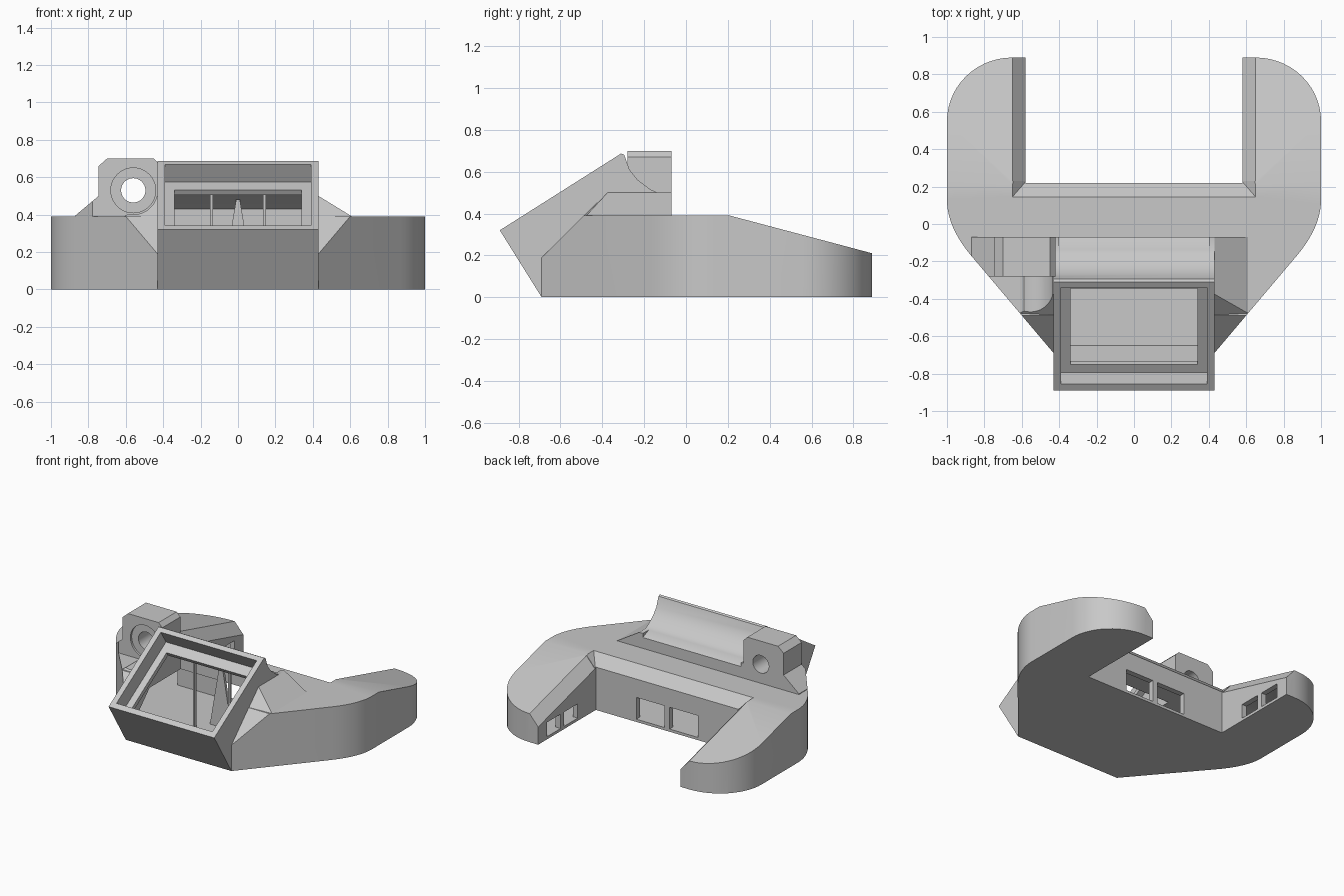
import bpy, bmesh, math
from mathutils import Vector

cube = bpy.data.objects.get("Cube")
if cube:
    bpy.data.objects.remove(cube, do_unlink=True)

grey = bpy.data.materials.new("plain_grey")
grey.use_nodes = True
grey.diffuse_color = (0.58, 0.58, 0.58, 1)
grey.node_tree.nodes["Principled BSDF"].inputs["Base Color"].default_value = grey.diffuse_color


def finish(name, bm):
    bmesh.ops.recalc_face_normals(bm, faces=bm.faces)
    mesh = bpy.data.meshes.new(name)
    bm.to_mesh(mesh)
    bm.free()
    mesh.materials.append(grey)
    obj = bpy.data.objects.new(name, mesh)
    bpy.context.collection.objects.link(obj)
    return obj


def prism(name, pts, axis, a, b):
    """Extrude a 2D profile along an axis from a to b."""
    place = {"X": lambda u, v: (a, u, v),
             "Y": lambda u, v: (u, a, v),
             "Z": lambda u, v: (u, v, a)}[axis]
    bm = bmesh.new()
    face = bm.faces.new([bm.verts.new(place(u, v)) for u, v in pts])
    ext = bmesh.ops.extrude_face_region(bm, geom=[face])
    shift = Vector([b - a if axis == k else 0 for k in "XYZ"])
    bmesh.ops.translate(bm, vec=shift, verts=[e for e in ext["geom"] if isinstance(e, bmesh.types.BMVert)])
    return finish(name, bm)


def hull(name, pts):
    bm = bmesh.new()
    bmesh.ops.convex_hull(bm, input=[bm.verts.new(p) for p in pts])
    bmesh.ops.dissolve_limit(bm, angle_limit=0.01, verts=bm.verts, edges=bm.edges)
    return finish(name, bm)


def box(name, xs, ys, zs):
    return hull(name, [(x, y, z) for x in xs for y in ys for z in zs])


def combine(obj, other, op):
    """Apply a boolean and remove the helper."""
    mod = obj.modifiers.new(op, "BOOLEAN")
    mod.operation, mod.object, mod.solver = op, other, "EXACT"
    bpy.context.view_layer.objects.active = obj
    bpy.ops.object.modifier_apply(modifier=mod.name)
    bpy.data.objects.remove(other, do_unlink=True)


def circle(cx, cz, r, n=40):
    return [(cx + r * math.cos(i * math.tau / n), cz + r * math.sin(i * math.tau / n)) for i in range(n)]


def outline(d=0.0):
    """U-shaped plan, inset by d."""
    half = [(0.43 - d / 2, -0.69 + d)]
    for i in range(11):
        t = i / 10
        half.append((0.87 * (1 - t) ** 2 + 2 * t * (1 - t) + t * t - d,
                     -0.17 * (1 - t) ** 2 - 0.032 * t * (1 - t) + 0.13 * t * t + d / 2))
    for i in range(15):
        a = i / 14 * math.pi / 2
        half.append((0.65 + (0.35 - d) * math.cos(a), 0.55 + (0.34 - d) * math.sin(a)))
    half += [(0.58 + d, 0.89 - d), (0.58 + d, 0.22 - d)]
    return half + [(-x, y) for x, y in reversed(half)]


# U-shaped body with sloped arms
body = prism("body", outline(), "Z", 0, 0.6)
combine(body, prism("side", [(-0.75, 0), (-0.75, 0.13), (-0.49, 0.39), (0.21, 0.39),
                             (0.95, 0.194), (0.95, 0)], "X", -1.1, 1.1), "INTERSECT")

# Chamfer round the inner edge of the U
combine(body, hull("chamfer", [(s * x, y, z) for s in (-1, 1) for x, y0, z in
                               ((0.65, 0.145, 0.39), (0.58, 0.225, 0.31), (0.7, 0.088, 0.455))
                               for y in (y0, 0.23)]), "DIFFERENCE")
for s in (-1, 1):
    combine(body, hull("arm_chamfer", [(s * x, y, z + dz) for y, z in ((0.23, 0.385), (0.95, 0.194))
                                       for x, dz in ((0.65, 0), (0.57, -0.091), (0.57, 0.1), (0.65, 0.1))]),
            "DIFFERENCE")

# Tilted display housing with concave back
head = prism("head", [(-0.69, 0), (-0.89, 0.32), (-0.31, 0.687), (-0.295, 0.68), (-0.27, 0.61),
                      (-0.23, 0.56), (-0.17, 0.515), (-0.07, 0.47), (-0.07, 0)], "X", -0.43, 0.43)
combine(body, head, "UNION")

# Side gussets, the right one hollowed in front of the lug
for s in (-1, 1):
    gusset = hull("gusset", [(s * x, y, z) for x, y, z in (
        (0.4, -0.375, 0.5), (0.43, -0.375, 0.5), (0.61, -0.477, 0.39), (0.61, -0.07, 0.39),
        (0.43, -0.07, 0.5), (0.4, -0.07, 0.5), (0.4, -0.58, 0.3), (0.4, -0.07, 0.3),
        (0.6, -0.07, 0.3), (0.6, -0.46, 0.3))])
    if s < 0:
        combine(gusset, prism("scoop", circle(-0.56, 0.53, 0.13), "Y", -0.8, -0.28), "DIFFERENCE")
    combine(body, gusset, "UNION")

# Lug with a bored hole
lug = prism("lug", [(-0.87, 0.35), (-0.87, 0.395), (-0.745, 0.5), (-0.745, 0.66), (-0.7, 0.7),
                    (-0.45, 0.7), (-0.42, 0.67), (-0.42, 0.35)], "Y", -0.28, -0.07)
combine(lug, prism("plan", outline(), "Z", 0.1, 1), "INTERSECT")
combine(body, lug, "UNION")
combine(body, prism("counterbore", circle(-0.56, 0.53, 0.12), "Y", -0.3, -0.265), "DIFFERENCE")
combine(body, prism("bore", circle(-0.56, 0.53, 0.065), "Y", -0.4, 0), "DIFFERENCE")

# Hollow interior
cavity = prism("cavity", outline(0.04), "Z", 0.02, 0.6)
combine(cavity, prism("cavity_side", [(-0.64, 0), (-0.64, 0.14), (-0.47, 0.31), (0.2, 0.31),
                                      (0.86, 0.13), (0.86, 0)], "X", -1, 1), "INTERSECT")
combine(body, cavity, "DIFFERENCE")
combine(body, prism("head_cavity", [(-0.65, 0.02), (-0.76, 0.2), (-0.755, 0.235), (-0.29, 0.53),
                                    (-0.2, 0.49), (-0.11, 0.43), (-0.11, 0.02)], "X", -0.39, 0.39),
        "DIFFERENCE")


# Stepped recess and opening in the tilted face
def tilted_cut(low, high, up, down, half):
    n = Vector((-0.535, 0.845))
    p, q = Vector(low), Vector(high)
    return prism("cut", [p + n * up, q + n * up, q - n * down, p - n * down], "X", -half, half)


combine(body, tilted_cut((-0.855, 0.342), (-0.34, 0.668), 0.06, 0.112, 0.39), "DIFFERENCE")
combine(body, tilted_cut((-0.75, 0.275), (-0.343, 0.53), 0.02, 0.06, 0.34), "DIFFERENCE")

# Windows in the inner walls
for s in (-1, 1):
    combine(body, box("window", (s * 0.02, s * 0.25), (0.14, 0.3), (0.02, 0.18)), "DIFFERENCE")
    for ys in ((0.43, 0.59), (0.63, 0.79)):
        combine(body, box("arm_window", (s * 0.5, s * 0.66), ys, (0.02, 0.125)), "DIFFERENCE")

# Inner supports
for s, side in ((-1, "right"), (1, "left")):
    box(side + "_support_post", (s * 0.135, s * 0.15), (-0.31, -0.29), (0.01, 0.52))
hull("centre_support_fin", [(x, y, z) for y in (-0.2, -0.18)
                            for x, z in ((-0.09, 0.01), (0.09, 0.01), (-0.01, 0.48), (0.01, 0.48))])

# Smooth the rounded walls and keep the edges crisp
bpy.ops.object.select_all(action="DESELECT")
body.select_set(True)
bpy.context.view_layer.objects.active = body
bpy.ops.object.shade_smooth_by_angle(angle=math.radians(25))
